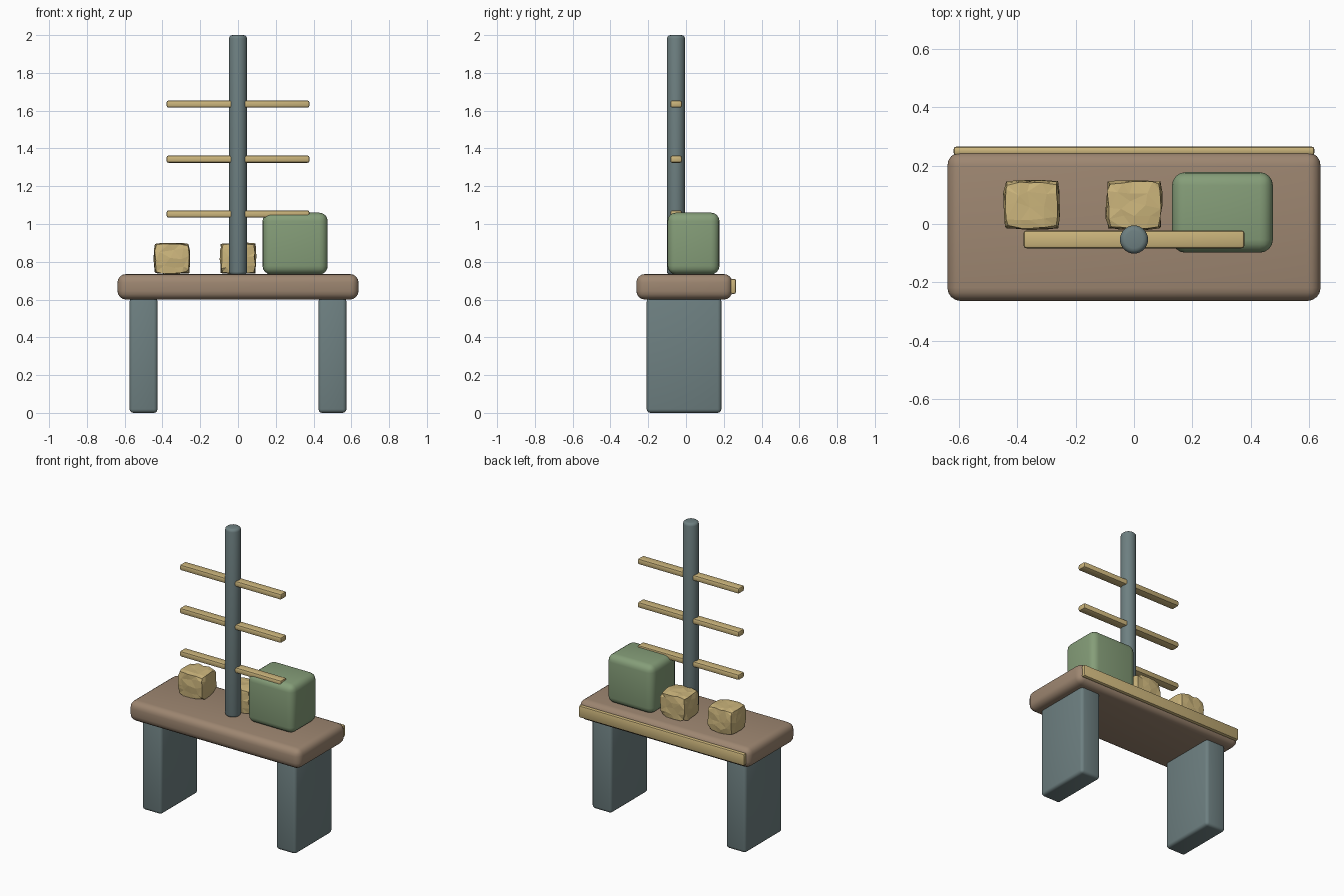
import bpy, bmesh, random
from mathutils import Vector
from math import radians

if "Cube" in bpy.data.objects:
    bpy.data.objects.remove(bpy.data.objects["Cube"])


def material(name, rgb):
    m = bpy.data.materials.new(name)
    m.diffuse_color = (*rgb, 1)
    m.use_nodes = True
    m.node_tree.nodes["Principled BSDF"].inputs["Base Color"].default_value = m.diffuse_color
    return m


BROWN = material("warm_brown", (0.34, 0.24, 0.165))
SLATE = material("slate", (0.155, 0.215, 0.22))
TAN = material("tan", (0.60, 0.46, 0.20))
GREEN = material("sage", (0.235, 0.34, 0.19))


def finish(ob, name, mat, bevel, segments=3):
    ob.name = name
    ob.data.materials.append(mat)
    bpy.ops.object.transform_apply(location=False, rotation=False, scale=True)
    mod = ob.modifiers.new("rounding", 'BEVEL')
    mod.width = bevel
    mod.segments = segments
    mod.limit_method = 'ANGLE'
    bpy.ops.object.modifier_apply(modifier=mod.name)
    bpy.ops.object.shade_smooth_by_angle(angle=radians(35))
    return ob


def box(name, x, y, z, mat, bevel, segments=3):
    """Rounded box from (min, max) pairs."""
    spans = (x, y, z)
    bpy.ops.mesh.primitive_cube_add(size=1, location=[(a + b) / 2 for a, b in spans])
    ob = bpy.context.object
    ob.scale = [b - a for a, b in spans]
    return finish(ob, name, mat, bevel, segments)


def crumpled_parcel(name, cx, seed):
    """Box with creased, paper-like faceted faces."""
    rng = random.Random(seed)
    centre, half = Vector((cx, 0.065, 0.818)), Vector((0.098, 0.086, 0.085))
    bm = bmesh.new()
    bmesh.ops.create_cube(bm, size=2)
    bmesh.ops.subdivide_edges(bm, edges=bm.edges[:], cuts=3, use_grid_fill=True)
    for v in bm.verts:
        sides = sum(abs(c) > 0.99 for c in v.co)
        pull = {1: 0.0, 2: 0.05, 3: 0.13}[sides]
        for i in range(3):
            if abs(v.co[i]) > 0.99:
                v.co[i] *= 1 - pull - rng.uniform(0, 0.09)
            else:
                v.co[i] += rng.uniform(-0.16, 0.16)
        v.co = centre + Vector(v.co[i] * half[i] for i in range(3))
    bmesh.ops.triangulate(bm, faces=bm.faces[:])
    mesh = bpy.data.meshes.new(name)
    bm.to_mesh(mesh)
    bm.free()
    mesh.materials.append(TAN)
    bpy.context.collection.objects.link(bpy.data.objects.new(name, mesh))


# Bench: slab, two panel legs, back trim
box("bench_top", (-0.638, 0.638), (-0.263, 0.245), (0.60, 0.735), BROWN, 0.045, 4)
for side, x in (("left", -0.5), ("right", 0.5)):
    box(side + "_leg", (x - 0.074, x + 0.074), (-0.208, 0.187), (0, 0.61), SLATE, 0.02)
box("back_trim", (-0.617, 0.617), (0.235, 0.265), (0.63, 0.71), TAN, 0.01, 2)

# Post with crossbars
bpy.ops.mesh.primitive_cylinder_add(vertices=32, radius=0.048, depth=1.27,
                                    location=(0, -0.053, 1.365))
finish(bpy.context.object, "post", SLATE, 0.018)
for i, z in enumerate((1.053, 1.343, 1.635)):
    box(f"crossbar_{i + 1}", (-0.378, 0.378), (-0.083, -0.022), (z - 0.019, z + 0.019),
        TAN, 0.01, 2)

# Items on the bench
box("storage_box", (0.13, 0.475), (-0.098, 0.177), (0.733, 1.06), GREEN, 0.045, 4)
crumpled_parcel("left_parcel", -0.35, 3)
crumpled_parcel("middle_parcel", 0.0, 8)
